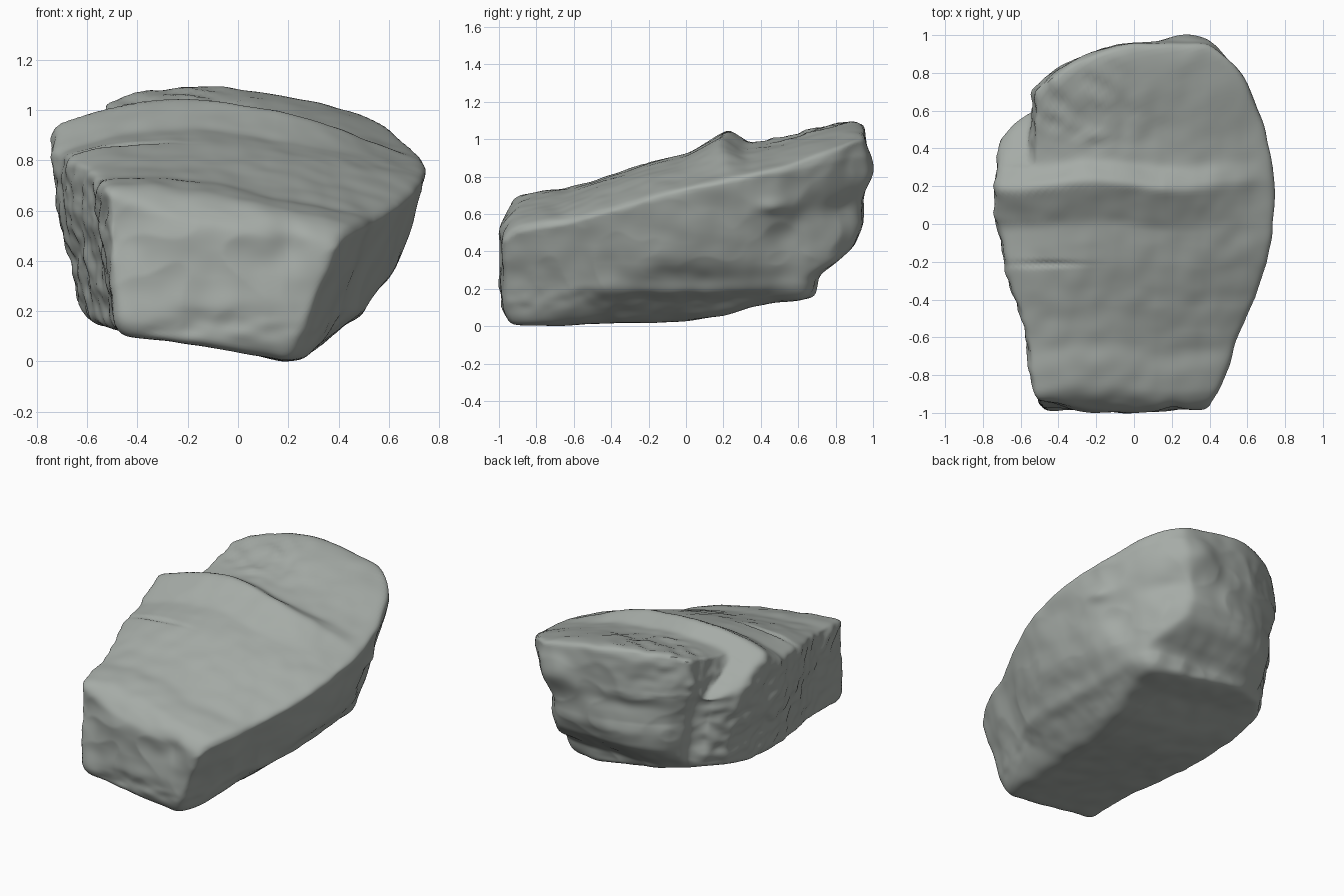
import bpy, bmesh, math
from mathutils import Vector, noise

cube = bpy.data.objects.get("Cube")
if cube:
    bpy.data.objects.remove(cube)

LO, HI, N = -1.5, 1.5, 600


def curve(points, soften=6):
    """Softened piecewise-linear profile, returned as a fast lookup."""
    table = []
    for i in range(N + 1):
        t = LO + (HI - LO) * i / N
        if t <= points[0][0]:
            table.append(points[0][1])
        elif t >= points[-1][0]:
            table.append(points[-1][1])
        else:
            for (a, va), (b, vb) in zip(points, points[1:]):
                if a <= t <= b:
                    table.append(va + (vb - va) * (t - a) / (b - a))
                    break
    smooth = []
    for i in range(N + 1):
        part = table[max(0, i - soften):i + soften + 1]
        smooth.append(sum(part) / len(part))
    scale = N / (HI - LO)

    def lookup(t):
        u = max(0, min(N - 1, (t - LO) * scale))
        i = int(u)
        return smooth[i] + (smooth[i + 1] - smooth[i]) * (u - i)
    return lookup


# Profiles along the length: ridge, step across it, underside, side outlines
ridge = curve([(-1, .6), (-.95, .66), (-.89, .7), (-.76, .725), (-.66, .735), (-.2, .88),
               (.2, .97), (.5, 1.02), (.87, 1.1), (1, 1.1)])
step = curve([(0, 0), (.21, .075), (.32, -.015), (.45, -.02), (.7, 0)], 5)
under = curve([(-.9, 0), (0, .02), (.2, .05), (.45, .12), (.7, .15)])
right = curve([(-1, .37), (-.9, .43), (-.8, .48), (-.6, .54), (-.4, .63), (-.2, .7),
               (0, .74), (.2, .745), (.4, .72), (.6, .66), (.8, .57), (.9, .49), (1, .36)], 14)
left = curve([(-1, .53), (-.8, .56), (-.6, .58), (-.4, .64), (-.2, .69), (0, .74),
              (.2, .75), (.45, .72), (.59, .64), (.63, .56), (.7, .55), (.8, .49),
              (.9, .32), (1, 0)], 3)
# Profiles over the height: back end and front end
back = curve([(0, .64), (.15, .69), (.27, .71), (.31, .77), (.42, .9), (.55, .95),
              (.72, .96), (.92, .97), (1.05, .96)])
front = curve([(0, .94), (.08, .98), (.5, 1), (.7, .98)])

SOFT = .016


def density(x, y, z):
    """Negative inside the boulder: softened intersection of its faces."""
    wavy = y + .02 * math.sin(7 * x)
    crown = ridge(wavy) + step(wavy) * max(0, min(1, (.75 - x) / .6))
    dx = x + .22 - .28 * min(0, y)
    top = crown - (.19 * dx ** 1.5 if dx > 0 else .4 * dx * dx)
    if x < -.53 and y > .3:
        top -= min(1, (-.53 - x) / .04) * (y - .3) * .8
    sink = max(0, crown - .2 - z)
    middle = .3 * max(0, min(1, z / .6)) - .1
    faces = (z - top,
             x - right(y) + (.33 - .08 * min(0, y)) * sink,
             .7 * (x - .25 - 1.06 * z),
             -x - left(y) + .17 * sink,
             .7 * (-x - .49 - .8 * z),
             under(y) + max(0, .17 * (.17 - x)) - z,
             y - back(z) + .7 * max(0, abs(x - middle) - .15) ** 2,
             -y - front(z) + .12 * x * x)
    return SOFT * math.log(sum(math.exp(min(f, 4) / SOFT) for f in faces))


# Dents and bulges: centre, spread, depth (positive pushes inward)
DENTS = [((-.47, -1, .5), (.12, .2, .14), .045),
         ((-.5, -1, .2), (.12, .15, .1), -.02),
         ((.2, -1, .46), (.07, .2, .1), .025),
         ((-.1, -1, .22), (.3, .2, .06), -.015),
         ((.64, .58, .48), (.2, .12, .13), .04),
         ((.7, .46, .64), (.2, .07, .04), -.025),
         ((.45, .85, .62), (.15, .2, .1), .03),
         ((.27, 1, .84), (.13, .1, .1), -.045),
         ((-.15, .95, .72), (.22, .2, .06), .025),
         ((-.6, .62, .6), (.09, .09, .25), .04),
         ((-.7, -.25, .3), (.1, .25, .1), .025),
         ((.5, 0, .2), (.2, .45, .04), -.02),
         ((-.48, -.21, .86), (.17, .012, .1), .015)]


def relief(p, n):
    """Weathering: layered strata on the walls, gentle swells on the top."""
    wall = 1 - min(1, abs(n.z) * 1.1)
    x, y, z = p
    depth = .01 * noise.noise(p * 3.1)
    depth += .005 * noise.noise(p * 9)
    depth += wall * .015 * noise.noise(Vector((x * 2.5, y * 2.5, z * 6 + y)))
    depth += wall * .014 * (abs(noise.noise(Vector((x * 5, y * 5, z * 6 + 4)))) - .25)
    # Flaky patch on the high end, ragged left wall and lower edge
    flaky = math.exp(-((x + .25) / .28) ** 2 - ((y - .63) / .24) ** 2) if z > .8 else 0
    ragged = wall * max(0, min(1, (-.46 - x) / .12))
    ragged += math.exp(-((z - .12) / .07) ** 2) * wall
    depth += (.025 * flaky + .015 * ragged) * noise.noise(Vector((x * 9, y * 14, z * 16)))
    for c, s, amount in DENTS:
        d = sum(((a - b) / w) ** 2 for a, b, w in zip(p, c, s))
        if d < 9:
            depth += amount * math.exp(-d)
    return depth


# Boulder body: push a dense ball out to the faces
bm = bmesh.new()
bmesh.ops.create_icosphere(bm, subdivisions=7, radius=1)
core = Vector((.02, -.03, .48))
for v in bm.verts:
    ray = Vector((v.co.x, v.co.y * 1.35, v.co.z * .75)).normalized()
    near, far = .2, 1.4
    for halving in range(11):
        mid = (near + far) / 2
        q = core + ray * mid
        if density(q.x, q.y, q.z) < 0:
            near = mid
        else:
            far = mid
    fa, fb = (density(*(core + ray * r)) for r in (near, far))
    if fb > fa:
        near += (far - near) * max(0, min(1, -fa / (fb - fa)))
    v.co = core + ray * near

# Surface weathering along the normals
bm.normal_update()
moved = [v.co - v.normal * relief(v.co, v.normal) for v in bm.verts]
for v, co in zip(bm.verts, moved):
    v.co = co

# Stand it on the ground, centred
xs, ys, zs = zip(*(v.co for v in bm.verts))
offset = Vector((-(min(xs) + max(xs)) / 2, -(min(ys) + max(ys)) / 2, -min(zs)))
bmesh.ops.translate(bm, verts=bm.verts, vec=offset)

mesh = bpy.data.meshes.new("boulder")
bm.to_mesh(mesh)
bm.free()
boulder = bpy.data.objects.new("boulder", mesh)
bpy.context.collection.objects.link(boulder)

# Grey stone
stone = bpy.data.materials.new("grey stone")
stone.use_nodes = True
colour = (.38, .41, .385, 1)
stone.diffuse_color = colour
stone.node_tree.nodes["Principled BSDF"].inputs["Base Color"].default_value = colour
mesh.materials.append(stone)

bpy.ops.object.select_all(action='DESELECT')
boulder.select_set(True)
bpy.context.view_layer.objects.active = boulder
bpy.ops.object.shade_smooth_by_angle(angle=math.radians(50))
